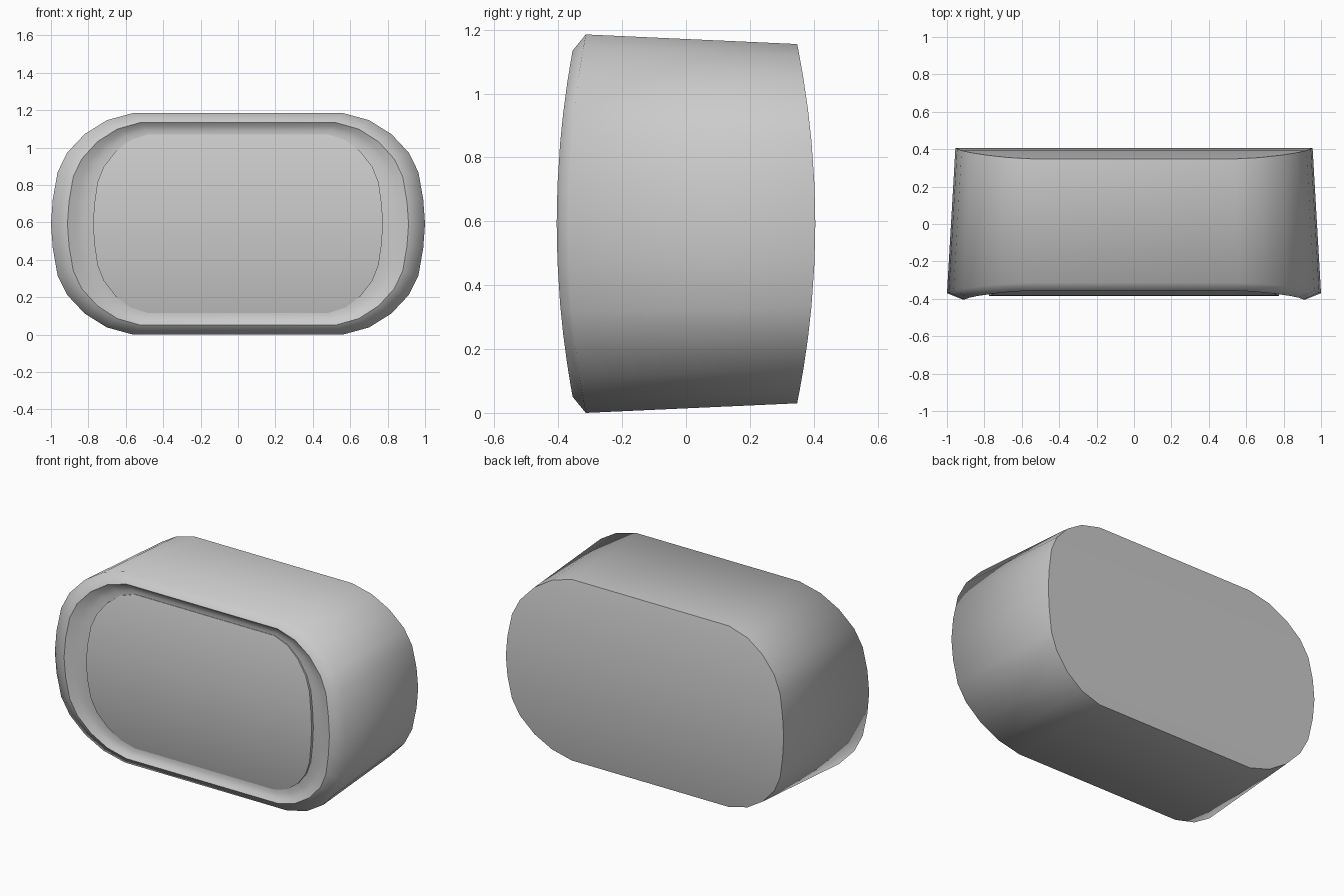
import bpy, bmesh

if "Cube" in bpy.data.objects:
    bpy.data.objects.remove(bpy.data.objects["Cube"])

CZ = 0.5925  # height of the centre line

# quarter outline, (corner fraction in x, fraction of half height)
QUARTER = [(1, 0), (0.978, 0.22), (0.92, 0.465), (0.805, 0.64),
           (0.59, 0.81), (0.32, 0.935), (0, 1)]


def ring(bm, half_w, half_h, straight, y0, curve):
    """Rounded outline bowed along z: returns (left, right) vertex columns, bottom to top."""
    q = [(straight + (half_w - straight) * a, half_h * b) for a, b in QUARTER]
    side = [(x, -z) for x, z in reversed(q[1:])] + q
    return [[bm.verts.new((s * x, y0 + curve * z * z, CZ + z)) for x, z in side]
            for s in (-1, 1)]


def loop(r):
    return r[1] + r[0][::-1]


def bridge(bm, a, b):
    la, lb = loop(a), loop(b)
    n = len(la)
    for i in range(n):
        j = (i + 1) % n
        bm.faces.new((la[i], la[j], lb[j], lb[i]))


def cap(bm, r):
    left, right = r
    for i in range(len(left) - 1):
        bm.faces.new((left[i], right[i], right[i + 1], left[i + 1]))


def build(name, specs, sharp):
    bm = bmesh.new()
    rings = [ring(bm, *s) for s in specs]
    for a, b in zip(rings, rings[1:]):
        bridge(bm, a, b)
    cap(bm, rings[0])
    cap(bm, rings[-1])
    bmesh.ops.recalc_face_normals(bm, faces=bm.faces[:])
    for f in bm.faces:
        f.smooth = True
    # crisp edges only around the chosen outlines
    for k in sharp:
        l = loop(rings[k])
        for i in range(len(l)):
            bm.edges.get((l[i - 1], l[i])).smooth = False
    me = bpy.data.meshes.new(name)
    bm.to_mesh(me)
    bm.free()
    ob = bpy.data.objects.new(name, me)
    bpy.context.collection.objects.link(ob)


# tapered housing: back, front shoulder, raised rim, concave groove, floor
build("housing", [
    (0.955, 0.5625, 0.54, 0.405, -0.18),
    (1.00, 0.5925, 0.56, -0.37, 0.16),
    (0.912, 0.542, 0.52, -0.405, 0.17),
    (0.865, 0.522, 0.51, -0.383, 0.17),
    (0.825, 0.500, 0.495, -0.37, 0.17),
    (0.765, 0.472, 0.475, -0.366, 0.19),
], sharp=[0, 2])

# bowed front panel sitting in the groove
build("front_panel", [
    (0.775, 0.478, 0.48, -0.34, 0.22),
    (0.775, 0.478, 0.48, -0.385, 0.25),
], sharp=[0, 1])
